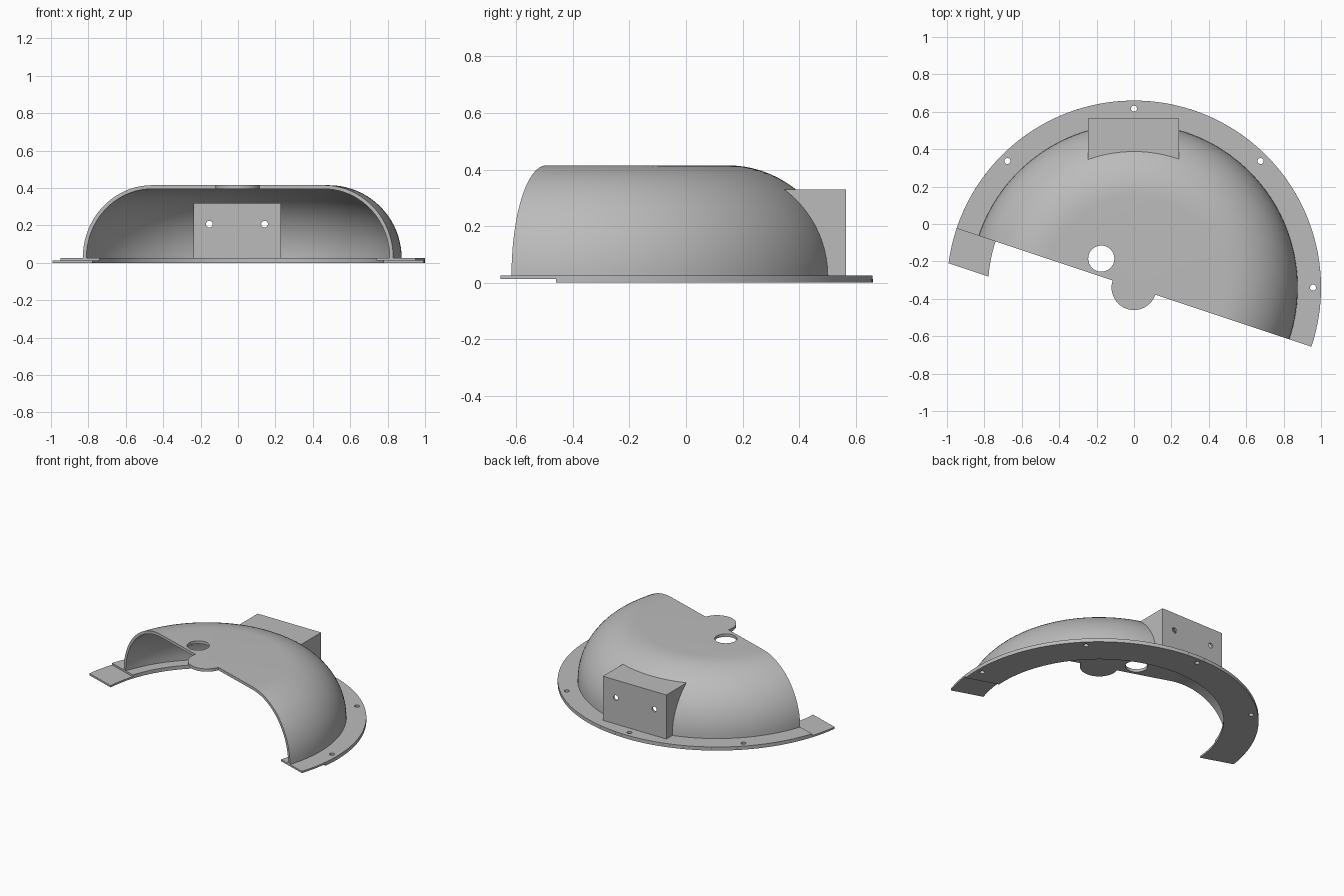
import bpy, bmesh
from math import sin, cos, asin, pi, atan2, radians
from mathutils import Matrix

if "Cube" in bpy.data.objects:
    bpy.data.objects.remove(bpy.data.objects["Cube"], do_unlink=True)

CY = -0.34                      # y of the revolve axis
TILT = -atan2(1, 3)             # direction of the straight cut
FLANGE_TOP, LAP = 0.025, 0.0125

grey = bpy.data.materials.new("plain grey")
grey.use_nodes = True
grey.diffuse_color = (0.5, 0.5, 0.5, 1)
grey.node_tree.nodes["Principled BSDF"].inputs["Base Color"].default_value = (0.5, 0.5, 0.5, 1)


def finish(name, bm):
    bmesh.ops.remove_doubles(bm, verts=bm.verts, dist=1e-5)
    bmesh.ops.recalc_face_normals(bm, faces=bm.faces)
    mesh = bpy.data.meshes.new(name)
    bm.to_mesh(mesh)
    bm.free()
    obj = bpy.data.objects.new(name, mesh)
    bpy.context.collection.objects.link(obj)
    mesh.materials.append(grey)
    return obj


def lathe(name, profile, start=0.0, sweep=pi, first=0.0, last=0.0, steps=72):
    """Sweep a closed (radius, z) profile; first/last shift the end cuts sideways."""
    bm = bmesh.new()
    rings = []
    for i in range(steps + 1):
        t, ring = i / steps, []
        for r, z in profile:
            a0 = asin(first / r) if r else 0
            a1 = sweep + (asin(last / r) if r else 0)
            a = TILT + start + a0 + (a1 - a0) * t
            ring.append(bm.verts.new((r * cos(a), CY + r * sin(a), z)))
        rings.append(ring)
    n = len(profile)
    for a, b in zip(rings, rings[1:]):
        for j in range(n):
            k = (j + 1) % n
            if profile[j][0] or profile[k][0]:
                quad = [a[j], a[k], b[k], b[j]]
                bm.faces.new(quad)
    bm.faces.new(rings[0])
    bm.faces.new(rings[-1])
    return finish(name, bm)


def box(name, x0, x1, y0, y1, z0, z1):
    bm = bmesh.new()
    bmesh.ops.create_cube(bm, size=1)
    bm.transform(Matrix.Translation(((x0 + x1) / 2, (y0 + y1) / 2, (z0 + z1) / 2))
                 @ Matrix.Diagonal((x1 - x0, y1 - y0, z1 - z0, 1)))
    return finish(name, bm)


def drill(x, y, z, radius, depth, along_y=False):
    bm = bmesh.new()
    bmesh.ops.create_cone(bm, cap_ends=True, segments=32, radius1=radius,
                          radius2=radius, depth=depth)
    turn = Matrix.Rotation(pi / 2 if along_y else 0, 4, 'X')
    bm.transform(Matrix.Translation((x, y, z)) @ turn)
    return finish("drill", bm)


def cut(obj, cutter):
    """Subtract the cutter from the part, then discard it."""
    cutter.hide_render = True
    mod = obj.modifiers.new("cut", 'BOOLEAN')
    mod.operation, mod.solver, mod.object = 'DIFFERENCE', 'EXACT', cutter
    bpy.context.view_layer.objects.active = obj
    bpy.ops.object.modifier_apply(modifier=mod.name)
    bpy.data.objects.remove(cutter, do_unlink=True)


def quarter(radius, steps=20):
    """Shoulder arc from the rim up to the flat top."""
    return [(0.485 + radius * cos(i / steps * pi / 2),
             FLANGE_TOP + radius * sin(i / steps * pi / 2)) for i in range(steps + 1)]


def cavity():
    return box("cavity", -0.235, 0.228, 0.15, 0.552, 0.015, 0.316)


# Half dome shell with a vent hole and an opening into the mount
outer, inner = quarter(0.39), quarter(0.37)
dome = lathe("dome_shell", outer + [(0, 0.415), (0, 0.395)] + inner[::-1])
cut(dome, drill(-0.175, -0.185, 0.4, 0.07, 0.2))
cut(dome, cavity())

# Half disc tab at the dome centre
disc = lathe("center_tab", [(0, 0.395), (0.12, 0.395), (0.12, 0.415), (0, 0.415)],
             start=pi, steps=32)


# Flange in two layers, offset at the ends to form lap joints
def band(z0, z1):
    return [(0.78, z0), (1, z0), (1, z1), (0.78, z1)]


upper = lathe("flange_upper", band(LAP, FLANGE_TOP))
lower = lathe("flange_lower", band(0, LAP), first=0.2, last=0.19)
for layer in (upper, lower):
    for deg in (0, 45, 90, 135):
        a = radians(deg)
        cut(layer, drill(0.957 * cos(a), CY + 0.957 * sin(a), 0.01, 0.016, 0.1))

# Hollow mounting box fitted to the dome
mount = box("mount_box", -0.245, 0.241, 0.1, 0.565, FLANGE_TOP, 0.33)
core = [(0, -0.1), (0.865, -0.1)] + quarter(0.38) + [(0, 0.405)]
cut(mount, lathe("core", core))
cut(mount, cavity())
for x in (-0.153, 0.142):
    cut(mount, drill(x, 0.56, 0.207, 0.018, 0.1, along_y=True))

# Smooth the curved faces, keep the edges crisp
bpy.ops.object.select_all(action='DESELECT')
for part in (dome, disc, upper, lower, mount):
    part.select_set(True)
bpy.context.view_layer.objects.active = dome
bpy.ops.object.shade_smooth_by_angle(angle=radians(30))
